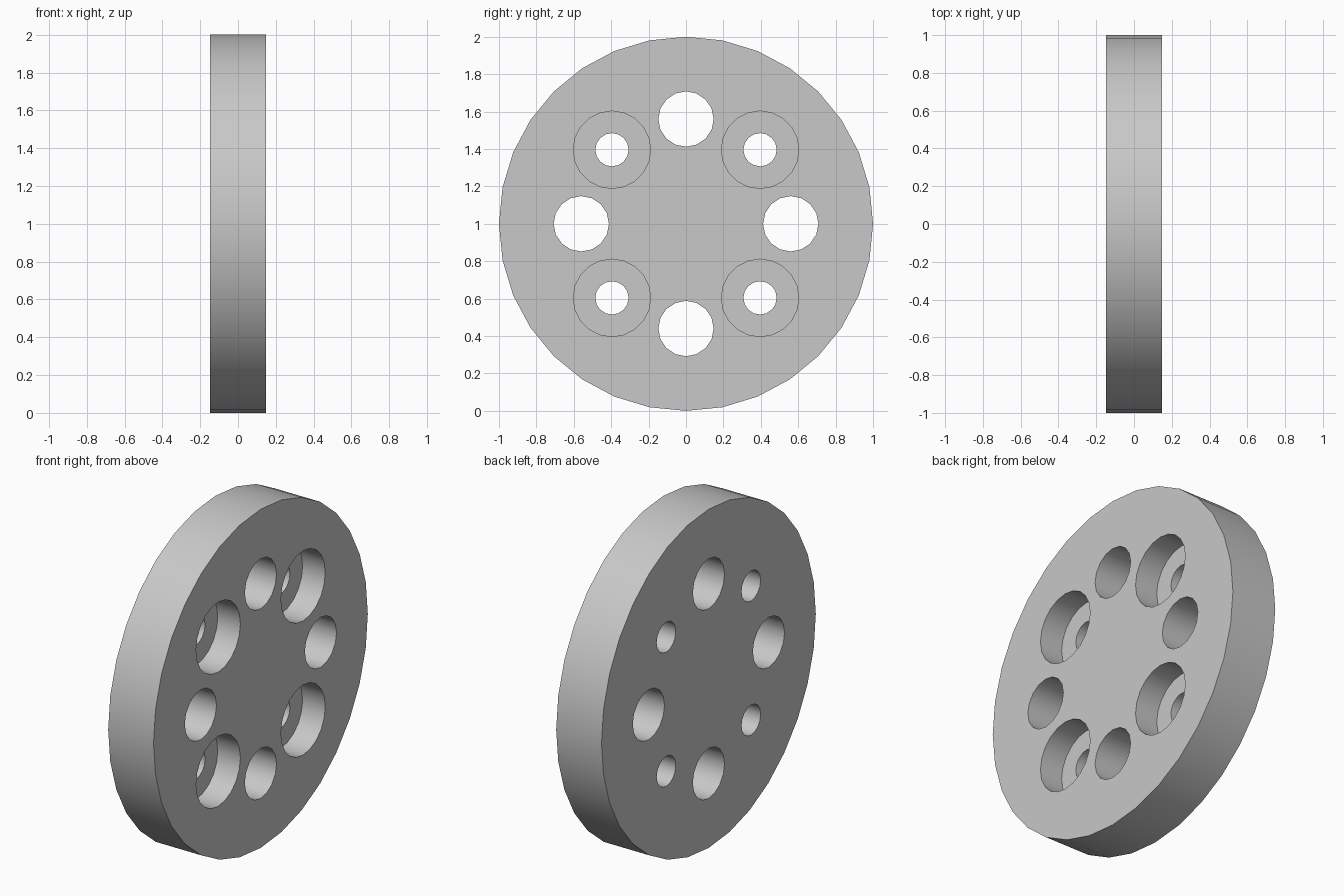
import bpy, bmesh
from math import sin, cos, pi, radians

if "Cube" in bpy.data.objects:
    bpy.data.objects.remove(bpy.data.objects["Cube"], do_unlink=True)

HALF = 0.148      # half thickness along x
HOLE_DIST = 0.56  # distance of every hole from the disc centre

bm = bmesh.new()


def ring(radius, cy, cz, x, sides):
    """Closed loop of vertices around the x axis direction."""
    verts = [bm.verts.new((x, cy + radius * cos(2 * pi * i / sides),
                           cz + radius * sin(2 * pi * i / sides)))
             for i in range(sides)]
    for i in range(sides):
        bm.edges.new((verts[i - 1], verts[i]))
    return verts


def wall(a, b):
    """Cylindrical wall between two matching rings."""
    for i in range(len(a)):
        bm.faces.new((a[i - 1], a[i], b[i], b[i - 1]))


def cap(rings):
    """Flat face bounded by the first ring, with the others as holes."""
    edges = [bm.edges.get((r[i - 1], r[i])) for r in rings for i in range(len(r))]
    bmesh.ops.triangle_fill(bm, edges=edges, use_beauty=True, normal=(1, 0, 0))


# Outer rim
back = [ring(1, 0, 1, -HALF, 32)]
front = [ring(1, 0, 1, HALF, 32)]
wall(back[0], front[0])
floors = []

for k in range(8):
    angle = k * pi / 4
    cy, cz = HOLE_DIST * cos(angle), 1 + HOLE_DIST * sin(angle)
    if k % 2 == 0:
        # Plain through hole
        a, b = (ring(0.148, cy, cz, x, 16) for x in (-HALF, HALF))
        wall(a, b)
    else:
        # Counterbored bolt hole, stepped at mid thickness
        a, step = (ring(0.089, cy, cz, x, 16) for x in (-HALF, 0))
        floor, b = (ring(0.207, cy, cz, x, 20) for x in (0, HALF))
        wall(a, step)
        wall(floor, b)
        floors.append((floor, step))
    back.append(a)
    front.append(b)

# Flat faces and counterbore floors
for rings in [back, front] + floors:
    cap(rings)
bmesh.ops.recalc_face_normals(bm, faces=bm.faces[:])

mesh = bpy.data.meshes.new("flange_disc")
bm.to_mesh(mesh)
bm.free()
disc = bpy.data.objects.new("flange_disc", mesh)
bpy.context.collection.objects.link(disc)

# Plain grey material
grey = bpy.data.materials.new("plain_grey")
grey.use_nodes = True
colour = (0.58, 0.58, 0.58, 1)
grey.diffuse_color = colour
grey.node_tree.nodes["Principled BSDF"].inputs["Base Color"].default_value = colour
mesh.materials.append(grey)

# Smooth walls with sharp rims
bpy.ops.object.select_all(action="DESELECT")
disc.select_set(True)
bpy.context.view_layer.objects.active = disc
bpy.ops.object.shade_smooth_by_angle(angle=radians(40))
